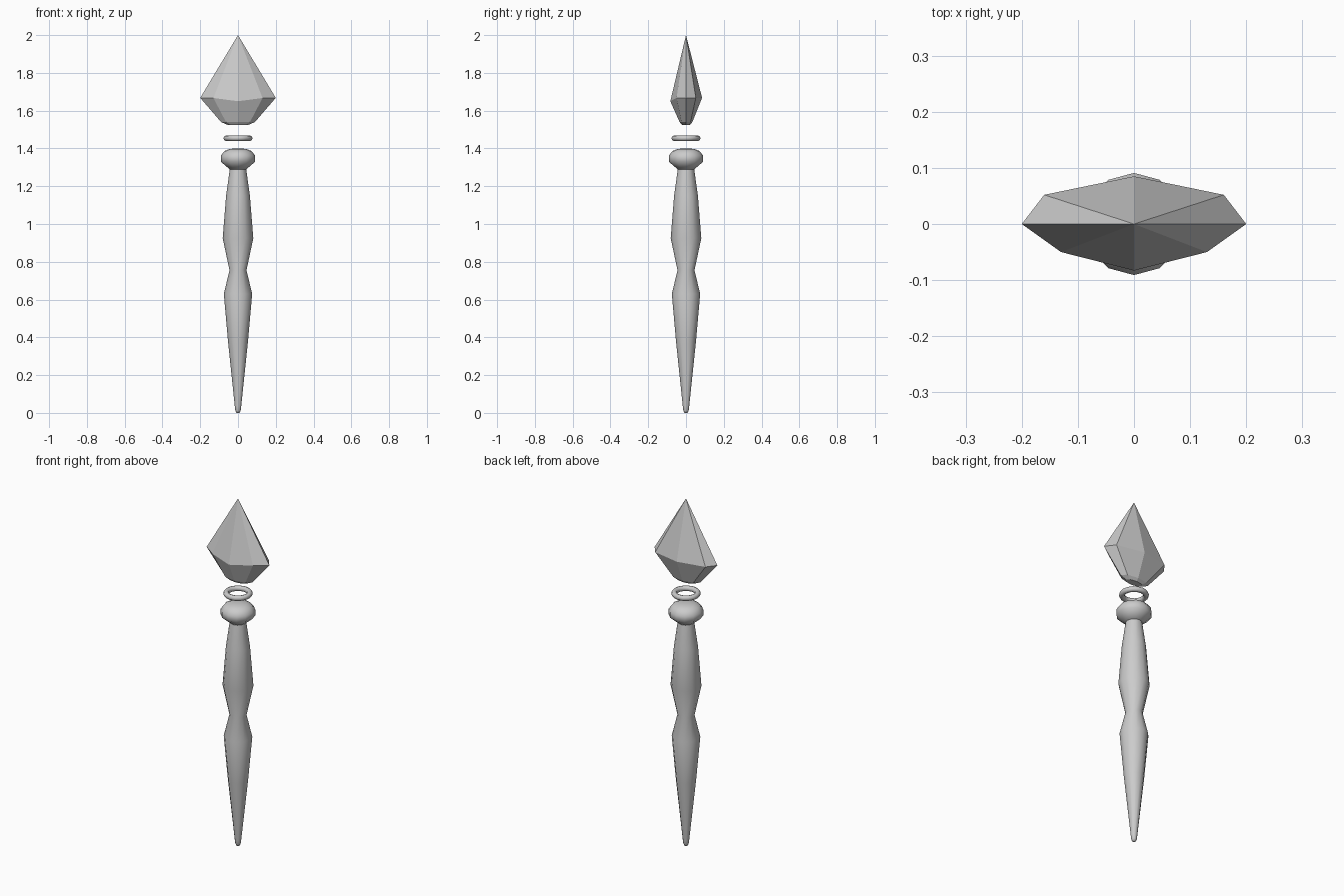
import bpy, bmesh
from math import cos, sin, pi

if "Cube" in bpy.data.objects:
    bpy.data.objects.remove(bpy.data.objects["Cube"])


def make_object(name, bm, smooth=None):
    bmesh.ops.recalc_face_normals(bm, faces=bm.faces)
    mesh = bpy.data.meshes.new(name)
    bm.to_mesh(mesh)
    bm.free()
    ob = bpy.data.objects.new(name, mesh)
    bpy.context.collection.objects.link(ob)
    if smooth is not None:
        bpy.context.view_layer.objects.active = ob
        ob.select_set(True)
        bpy.ops.object.shade_smooth_by_angle(angle=smooth)
        ob.select_set(False)
    return ob


def bridge(bm, a, b):
    n = len(a)
    for i in range(n):
        j = (i + 1) % n
        bm.faces.new((a[i], a[j], b[j], b[i]))


def lathe(name, profile, sides=12):
    bm = bmesh.new()
    rings = [[bm.verts.new((r * cos(2 * pi * i / sides), r * sin(2 * pi * i / sides), z))
              for i in range(sides)] for r, z in profile]
    for a, b in zip(rings, rings[1:]):
        bridge(bm, a, b)
    bm.faces.new(rings[0][::-1])
    bm.faces.new(rings[-1])
    return make_object(name, bm, pi / 3)


# Turned handle with a pinched waist
lathe("handle", [(0.008, 0.005), (0.014, 0.012), (0.017, 0.035), (0.053, 0.38),
                 (0.075, 0.63), (0.045, 0.755), (0.081, 0.925), (0.063, 1.15),
                 (0.042, 1.30)])

# Rounded knob on top of the handle
lathe("knob", [(0.042, 1.288), (0.091, 1.33), (0.091, 1.362), (0.072, 1.386),
               (0.045, 1.397), (0.015, 1.40)])

# Floating ring
bpy.ops.mesh.primitive_torus_add(major_segments=16, minor_segments=8, major_radius=0.062,
                                 minor_radius=0.015, location=(0, 0, 1.454))
ring = bpy.context.object
ring.name = "floating_ring"
bpy.ops.object.shade_smooth_by_angle(angle=pi / 3)

# Faceted crystal: apex, uneven girdle, tapered base
bm = bmesh.new()
girdle = [(0.2, 0, 1.668), (0.16, 0.052, 1.668), (0, 0.085, 1.668), (-0.16, 0.052, 1.668),
          (-0.2, 0, 1.668), (-0.13, -0.05, 1.667), (0, -0.083, 1.65), (0.13, -0.05, 1.667)]
apex = bm.verts.new((0, 0, 2))
top = [bm.verts.new(p) for p in girdle]
lower = []
for rx, ry, z in ((0.09, 0.034, 1.54), (0.055, 0.022, 1.525)):
    lower.append([bm.verts.new((rx * cos(i * pi / 4), ry * sin(i * pi / 4), z))
                  for i in range(8)])
for i in range(8):
    bm.faces.new((top[i], top[(i + 1) % 8], apex))
bridge(bm, lower[0], top)
bridge(bm, lower[1], lower[0])
bm.faces.new(lower[1][::-1])
make_object("crystal", bm)

# Settle the tip on the floor
for v in bpy.data.objects["handle"].data.vertices:
    if v.co.z < 0.006:
        v.co.z = 0
